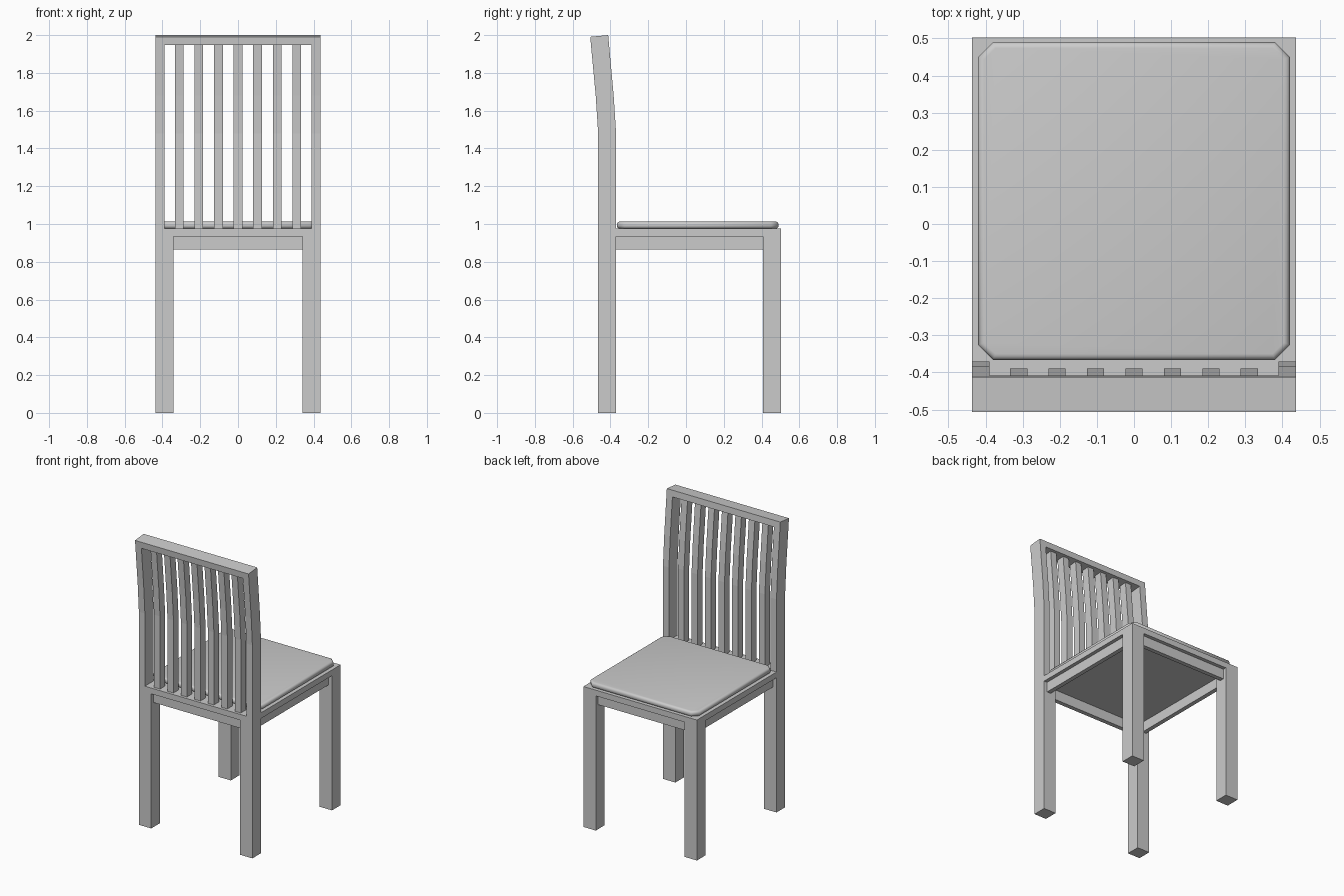
import bpy, bmesh

if "Cube" in bpy.data.objects:
    bpy.data.objects.remove(bpy.data.objects["Cube"])


def prism(name, outline, axis, lo, hi):
    """Extrude a 2D outline along 'x' (outline = y,z) or 'z' (outline = x,y)."""
    def place(p, t):
        return (t, p[0], p[1]) if axis == 'x' else (p[0], p[1], t)
    bm = bmesh.new()
    a = [bm.verts.new(place(p, lo)) for p in outline]
    b = [bm.verts.new(place(p, hi)) for p in outline]
    n = len(outline)
    bm.faces.new(a[::-1])
    bm.faces.new(b)
    for i in range(n):
        j = (i + 1) % n
        bm.faces.new((a[i], a[j], b[j], b[i]))
    bmesh.ops.recalc_face_normals(bm, faces=bm.faces)
    me = bpy.data.meshes.new(name)
    bm.to_mesh(me)
    bm.free()
    ob = bpy.data.objects.new(name, me)
    bpy.context.collection.objects.link(ob)
    return ob


def box(name, x, y, z):
    return prism(name, [(x[0], y[0]), (x[1], y[0]), (x[1], y[1]), (x[0], y[1])], 'z', *z)


W, BACK, FRONT = 0.436, -0.465, 0.503
LEG, SEAT_LOW, SEAT_TOP = 0.095, 0.935, 0.975
MID = BACK + LEG / 2
# Backward lean of the backrest: (height, shift)
LEAN = [(SEAT_TOP, 0), (1.48, 0), (1.68, -0.013), (1.951, -0.038)]


def lean_outline(depth):
    """Side profile following the bent backrest."""
    h = depth / 2
    front = [(MID + h + s, z + (0.009 * h / 0.0475 * 0.5 if z > 1.9 else 0)) for z, s in LEAN]
    rear = [(MID - h + s, z - (0.009 * h / 0.0475 * 0.5 if z > 1.9 else 0)) for z, s in LEAN]
    return front + rear[::-1]


for side, s in (("right", 1), ("left", -1)):
    xs = sorted((s * W, s * (W - LEG)))
    # Legs
    box(f"rear_leg_{side}", xs, (BACK, BACK + LEG), (0, SEAT_LOW))
    box(f"front_leg_{side}", xs, (FRONT - LEG, FRONT), (0, SEAT_LOW))
    # Side apron
    box(f"side_apron_{side}", sorted((s * (W - 0.025), s * (W - 0.055))),
        (BACK + LEG, FRONT - LEG), (0.865, SEAT_LOW))
    # Backrest post
    prism(f"back_post_{side}", lean_outline(LEG), 'x', *sorted((s * W, s * (W - 0.046))))

# Front and rear aprons
for name, y in (("rear_apron", BACK + 0.025), ("front_apron", FRONT - 0.055)):
    box(name, (-W + LEG, W - LEG), (y, y + 0.03), (0.865, SEAT_LOW))

# Seat slab
box("seat", (-W, W), (BACK, FRONT), (SEAT_LOW, SEAT_TOP))

# Top rail
prism("top_rail", [(MID + 0.0475 - 0.038, 1.9555), (MID + 0.0475 - 0.042, 2.0),
                   (MID - 0.0475 - 0.042, 1.991), (MID - 0.0475 - 0.038, 1.9465)], 'x', -W, W)

# Backrest slats
for i in range(7):
    x = (i - 3) * 0.1035
    prism(f"back_slat_{i + 1}", lean_outline(0.056), 'x', x - 0.023, x + 0.023)

# Cushion with clipped corners and rounded rim
X, Y0, Y1, C = 0.42, -0.366, 0.49, 0.04
cushion = prism("cushion", [(-X + C, Y0), (X - C, Y0), (X, Y0 + C), (X, Y1 - C),
                            (X - C, Y1), (-X + C, Y1), (-X, Y1 - C), (-X, Y0 + C)],
                'z', SEAT_TOP, 1.013)
bm = bmesh.new()
bm.from_mesh(cushion.data)
rim = [e for e in bm.edges if abs(e.verts[0].co.z - e.verts[1].co.z) < 1e-5]
bmesh.ops.bevel(bm, geom=rim, offset=0.016, segments=4, profile=0.5, affect='EDGES')
bm.to_mesh(cushion.data)
bm.free()
bpy.context.view_layer.objects.active = cushion
cushion.select_set(True)
bpy.ops.object.shade_smooth_by_angle(angle=0.9)
